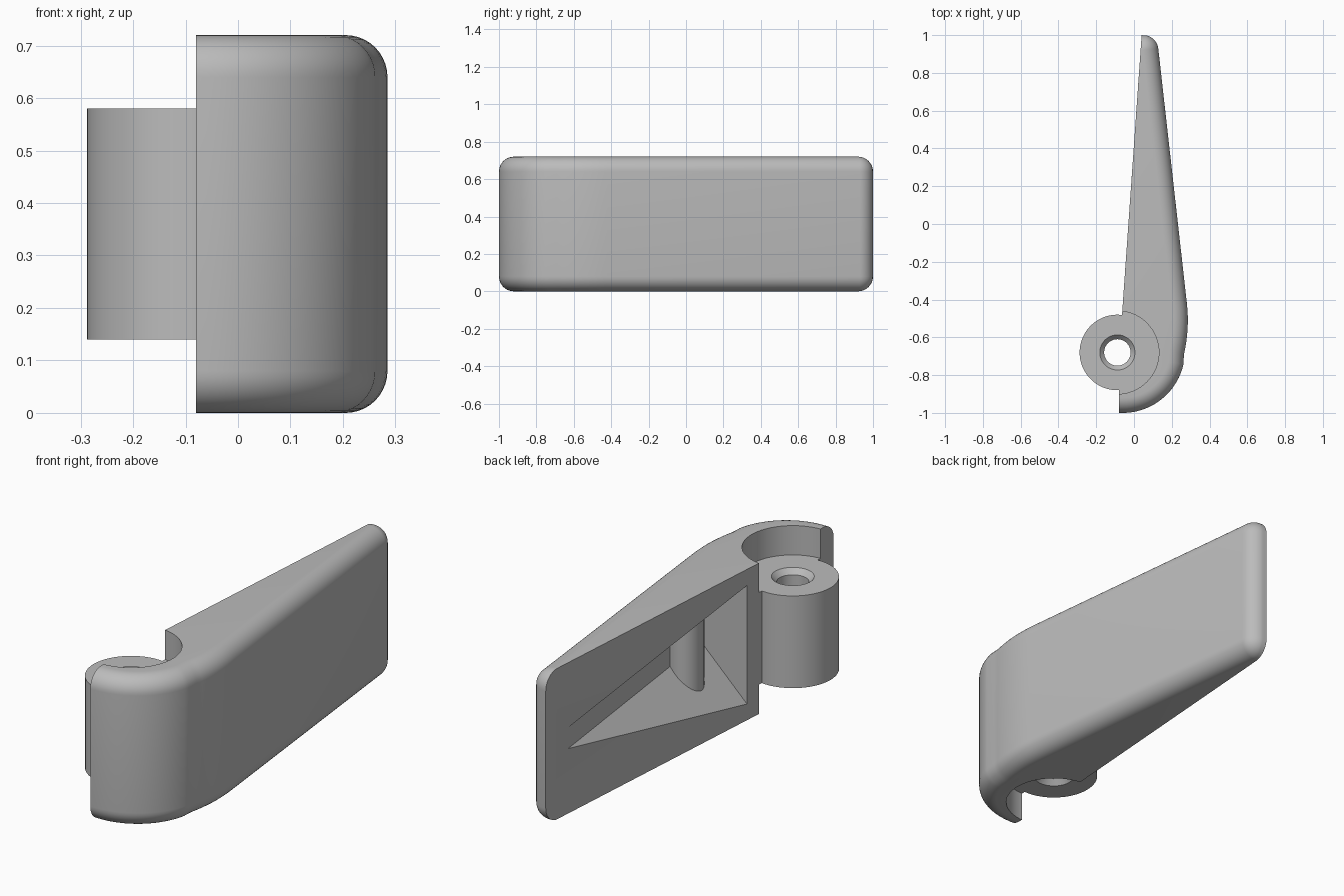
import bpy, bmesh, math
from mathutils import Vector

cube = bpy.data.objects.get("Cube")
if cube:
    bpy.data.objects.remove(cube, do_unlink=True)

HEIGHT, FILLET = 0.72, 0.08
HUB = (-0.088, -0.68)

grey = bpy.data.materials.new("plain_grey")
grey.use_nodes = True
grey.diffuse_color = (0.5, 0.5, 0.5, 1)
grey.node_tree.nodes["Principled BSDF"].inputs["Base Color"].default_value = (0.5, 0.5, 0.5, 1)


def finish(name, bm):
    bmesh.ops.remove_doubles(bm, verts=bm.verts, dist=1e-5)
    bmesh.ops.recalc_face_normals(bm, faces=bm.faces)
    mesh = bpy.data.meshes.new(name)
    bm.to_mesh(mesh)
    bm.free()
    mesh.materials.append(grey)
    obj = bpy.data.objects.new(name, mesh)
    bpy.context.collection.objects.link(obj)
    return obj


def loft(name, rings):
    """Skin closed rings of equal length and cap both ends."""
    bm = bmesh.new()
    rows = [[bm.verts.new(p) for p in ring] for ring in rings]
    n = len(rows[0])
    for a, b in zip(rows, rows[1:]):
        for i in range(n):
            j = (i + 1) % n
            bm.faces.new((a[i], a[j], b[j], b[i]))
    bm.faces.new(rows[0])
    bm.faces.new(rows[-1])
    return finish(name, bm)


def turned(name, centre, profile, sides=64):
    """Vertical round part from (radius, height) pairs."""
    turn = [math.tau * i / sides for i in range(sides)]
    return loft(name, [[(centre[0] + r * math.cos(t), centre[1] + r * math.sin(t), z)
                        for t in turn] for r, z in profile])


def combine(target, tool, operation):
    mod = target.modifiers.new(tool.name, 'BOOLEAN')
    mod.operation, mod.object, mod.solver = operation, tool, 'EXACT'
    bpy.context.view_layer.objects.active = target
    bpy.ops.object.modifier_apply(modifier=mod.name)
    bpy.data.objects.remove(tool, do_unlink=True)


# Outline of the lever: arcs of (centre, core radius, start angle, end angle, steps)
arcs = [((0.035, 0.92), 0, 86, 80, 1),
        ((0.049, 0.92), 0, 80, 6.4, 10),
        ((-0.515, -0.51), 0.8 - FILLET, 6.4, -13, 8),
        ((-0.06, -0.67), 0.33 - FILLET, -13, -90, 18),
        ((-0.08, -0.92), 0, -90, -90, 0)]
core = []
for (cx, cy), radius, start, end, steps in arcs:
    for i in range(steps + 1):
        t = math.radians(start + (end - start) * i / max(steps, 1))
        n = Vector((math.cos(t), math.sin(t)))
        core.append((Vector((cx, cy)) + n * radius, n))


def outline(offset, z):
    pts = [c + n * offset for c, n in core]
    pts += [Vector((-0.08, -0.7)), Vector((-0.062, -0.46))]
    return [(p.x, p.y, z) for p in pts]


# Body with rounded upper and lower rims on the outer side
STEPS = 10
rim = [(FILLET * math.sin(a), FILLET * (1 - math.cos(a)))
       for a in (math.pi / 2 * i / STEPS for i in range(STEPS + 1))]
layers = rim + [(o, HEIGHT - z) for o, z in reversed(rim)]
body = loft("lever_body", [outline(o, z) for o, z in layers])

# Tapering pocket in the flat side
bm = bmesh.new()
mid = HEIGHT / 2
for side in (-1, 1):
    for x, y, half in ((-0.056, -0.38, 0.283), (0.0295, 0.85, 0.05)):
        bm.verts.new((x, y, mid + side * half))
        bm.verts.new((x - 0.03, y, mid + side * half))
    bm.verts.new((0.187, -0.38, mid + side * 0.05))
bmesh.ops.convex_hull(bm, input=bm.verts)
combine(body, finish("pocket_cutter", bm), 'DIFFERENCE')

# Post inside the pocket
combine(body, turned("pocket_post", (0.12, -0.17), [(0.08, 0.1), (0.08, 0.62)], 40), 'UNION')

# Pivot hub, trimmed to height by the round recesses above and below it
combine(body, turned("pivot_hub", HUB, [(0.2, 0.1), (0.2, 0.62)]), 'UNION')
for low, high in ((-0.1, 0.14), (0.58, 0.82)):
    combine(body, turned("recess_cutter", HUB, [(0.22, low), (0.22, high)]), 'DIFFERENCE')

# Countersunk bore
bore = [(0.13, 0.1), (0.07, 0.165), (0.07, 0.555), (0.13, 0.62)]
combine(body, turned("bore_cutter", HUB, bore, 48), 'DIFFERENCE')

bpy.ops.object.select_all(action='DESELECT')
body.select_set(True)
bpy.context.view_layer.objects.active = body
bpy.ops.object.shade_smooth_by_angle(angle=math.radians(28))
